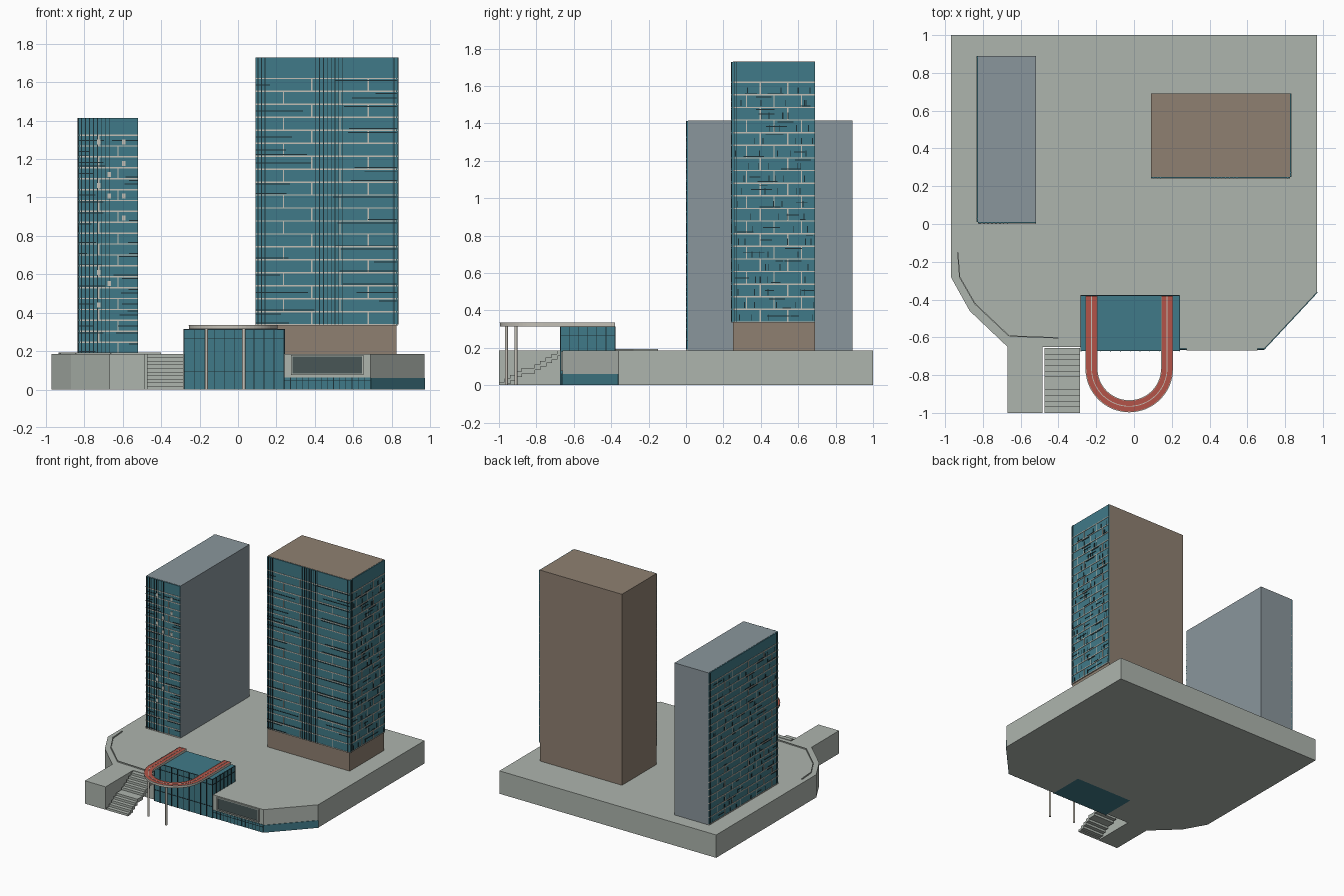
import bpy, bmesh, random
from math import sin, cos, pi
from mathutils import Matrix, Vector

random.seed(4)
cube = bpy.data.objects.get("Cube")
if cube:
    bpy.data.objects.remove(cube, do_unlink=True)


def material(name, r, g, b):
    def lin(c):
        c /= 255
        return c / 12.92 if c <= 0.04 else ((c + 0.055) / 1.055) ** 2.4
    m = bpy.data.materials.new(name)
    m.use_nodes = True
    col = (lin(r), lin(g), lin(b), 1)
    m.diffuse_color = col
    m.node_tree.nodes["Principled BSDF"].inputs["Base Color"].default_value = col
    return m


concrete = material("pale concrete", 174, 181, 174)
teal = material("teal glass", 64, 122, 136)
brown = material("brown stone", 143, 128, 113)
blue_grey = material("blue grey cladding", 138, 150, 156)
red = material("red paving", 180, 84, 72)
trim = material("light trim", 196, 192, 182)
dark = material("dark frame", 28, 48, 54)
smoke = material("smoked glass", 72, 86, 86)


def finish(bm, name, *mats):
    me = bpy.data.meshes.new(name)
    bm.to_mesh(me)
    bm.free()
    for m in mats:
        me.materials.append(m)
    ob = bpy.data.objects.new(name, me)
    bpy.context.collection.objects.link(ob)
    return ob


def add_box(bm, x0, x1, y0, y1, z0, z1):
    mat = Matrix.Translation(((x0 + x1) / 2, (y0 + y1) / 2, (z0 + z1) / 2))
    mat = mat @ Matrix.Diagonal((x1 - x0, y1 - y0, z1 - z0, 1))
    bmesh.ops.create_cube(bm, size=1, matrix=mat)


def box(name, mat, *bounds):
    bm = bmesh.new()
    add_box(bm, *bounds)
    return finish(bm, name, mat)


def prism(name, outline, z0, z1, *mats):
    # Extruded outline; a second material goes on the top face
    bm = bmesh.new()
    face = bm.faces.new([bm.verts.new((x, y, z0)) for x, y in outline])
    new = bmesh.ops.extrude_face_region(bm, geom=[face])["geom"]
    bmesh.ops.translate(bm, vec=(0, 0, z1 - z0),
                        verts=[v for v in new if isinstance(v, bmesh.types.BMVert)])
    bmesh.ops.recalc_face_normals(bm, faces=bm.faces)
    if len(mats) > 1:
        for f in bm.faces:
            f.material_index = int(f.normal.z > 0.5)
    return finish(bm, name, *mats)


class Wall:
    """Thin plates laid on the wall from p to q, outward on the right-hand side."""

    def __init__(self, name, p, q):
        self.name, self.p = name, Vector((*p, 0))
        d = Vector((*q, 0)) - self.p
        self.length = d.length
        self.d = d.normalized()
        self.out = Vector((self.d.y, -self.d.x, 0))
        self.parts = {}

    def plate(self, mat, u0, u1, z0, z1, depth, back=0.0):
        bm = self.parts.setdefault(mat.name, bmesh.new())
        c = self.p + self.d * (u0 + u1) / 2 + self.out * (depth + back) / 2
        c.z = (z0 + z1) / 2
        rot = Matrix((self.d, -self.out, (0, 0, 1))).transposed().to_4x4()
        size = Matrix.Diagonal((u1 - u0, depth - back, z1 - z0, 1))
        bmesh.ops.create_cube(bm, size=1, matrix=Matrix.Translation(c) @ rot @ size)

    def done(self):
        for key, bm in self.parts.items():
            finish(bm, self.name + "_" + key.replace(" ", "_"), bpy.data.materials[key])


# Podium with a notch for the lobby
prism("podium", [(-.97, 1), (-.97, -.28), (-.87, -.46), (-.67, -.65), (-.28, -.65),
                 (-.28, -.38), (.24, -.38), (.24, -.66), (.69, -.66), (.97, -.36),
                 (.97, 1)], 0, .185, concrete)
box("terrace_block", concrete, -.67, -.485, -1, -.64, 0, .185)

# Low kerb following the podium's rounded corner
kerb = [(-.93, -.15), (-.92, -.28), (-.84, -.42), (-.66, -.59), (-.4, -.6)]
for a, b in zip(kerb, kerb[1:]):
    w = Wall("kerb", a, b)
    w.plate(concrete, 0, w.length, .18, .194, .006)
    w.done()

# Entrance stairs: two flights with a landing
bm = bmesh.new()
steps, y = 10, -1.0
for i in range(steps):
    tread = .07 if i == 4 else .03
    top = .185 * (i + 1) / steps
    add_box(bm, -.475, -.285, y, y + tread + .003, max(0, top - .03), top)
    y += tread
finish(bm, "entrance_stairs", concrete)

# Podium shop front: glazed base, framed window
shop = Wall("shop_front", (.24, -.66), (.69, -.66))
shop.plate(teal, 0, .45, 0, .063, .004)
shop.plate(dark, 0, .45, .044, .047, .006)
for i in range(1, 14):
    shop.plate(dark, i * .032, i * .032 + .003, 0, .063, .006)
shop.plate(smoke, .045, .405, .083, .172, .003)
for u0, u1, z0, z1 in [(.037, .413, .172, .18), (.037, .413, .075, .083),
                       (.037, .045, .083, .172), (.405, .413, .083, .172)]:
    shop.plate(concrete, u0, u1, z0, z1, .009)
shop.done()
corner = Wall("corner_base", (.69, -.66), (.97, -.36))
corner.plate(teal, 0, corner.length, 0, .06, .004)
corner.done()

# Glass lobby
box("lobby", teal, -.28, .24, -.67, -.38, 0, .315)
for name, p, q, base in [("lobby_front", (-.28, -.67), (.24, -.67), 0),
                         ("lobby_right", (.24, -.67), (.24, -.38), .185),
                         ("lobby_left", (-.28, -.38), (-.28, -.67), .185),
                         ("lobby_back", (.24, -.38), (-.28, -.38), .185)]:
    w = Wall(name, p, q)
    n = round(w.length / .052)
    for i in range(n + 1):
        u = i * w.length / n
        w.plate(dark, u - .002, u + .002, base, .315, .004)
    for z in (.09, .265, .31):
        if z > base:
            w.plate(dark, 0, w.length, z, z + .004, .003)
    w.done()


# Horseshoe canopy
def horseshoe(radius):
    arc = [(-.025 + radius * cos(pi + pi * i / 32), -.765 + radius * sin(pi + pi * i / 32))
           for i in range(33)]
    return [(arc[0][0], -.38)] + arc + [(arc[-1][0], -.38)]


def band(name, inner, outer, z0, z1, *mats):
    prism(name, horseshoe(outer) + horseshoe(inner)[::-1], z0, z1, *mats)


band("canopy", .17, .23, .315, .333, trim, red)
band("canopy_centre_line", .198, .202, .333, .335, trim)
band("canopy_inner_edge", .168, .172, .333, .335, trim)
band("canopy_outer_edge", .228, .232, .333, .335, trim)
for i, (px, py) in enumerate([(-.165, -.91), (.03, -.96)]):
    bm = bmesh.new()
    bmesh.ops.create_cone(bm, cap_ends=True, segments=12, radius1=.008, radius2=.008,
                          depth=.318, matrix=Matrix.Translation((px, py, .159)))
    finish(bm, "canopy_post_%d" % (i + 1), trim)


# Tower facades: floor lines, staggered mullions, dark fins
def facade(name, p, q, z0, z1, top, floors, fins, bay, long_lines):
    w = Wall(name, p, q)
    L, pitch = w.length, (z1 - z0) / floors
    w.plate(teal, 0, L, z0, top, .006)
    for f in range(floors + 1):
        z = z0 + f * pitch
        w.plate(trim, 0, L, z - .0035, z + .0035, .009)
        if f == floors:
            break
        u = bay * (.5 if f % 2 else 1)
        while u < L - .02:
            w.plate(trim, u - .003, u + .003, z, z + pitch, .008)
            u += bay
        # Broken dark transoms
        for k in range(2):
            run = random.uniform(.1, .45) * L if long_lines else random.uniform(.03, .12)
            start = random.choice((0, L - run)) if long_lines else random.uniform(0, L - run)
            h = z + random.choice((.006, .45 * pitch, .8 * pitch))
            w.plate(dark, start, start + run, h, h + .005, .009)
        if not long_lines:
            for k in range(5):
                u = random.uniform(.01, L - .01)
                w.plate(dark, u, u + .004, z + .1 * pitch, z + .6 * pitch, .009)
    for u in fins:
        w.plate(dark, u - .002, u + .002, z0, top, .01)
    return w


# Brown tower
box("brown_tower", brown, .09, .825, .25, .69, .185, 1.73)
fins = [.014, .033, .05, .722] + [.315 + .02 * i for i in range(8)]
facade("brown_tower_front", (.09, .25), (.825, .25), .338, 1.62, 1.728, 19,
       fins, .294, True).done()
facade("brown_tower_side", (.825, .25), (.825, .69), .338, 1.62, 1.728, 19,
       [.008, .022], .147, False).done()

# Grey tower
box("grey_tower", blue_grey, -.825, -.52, .01, .89, .185, 1.415)
front = facade("grey_tower_front", (-.825, .01), (-.52, .01), .19, 1.325, 1.413, 20,
               [.01 + .021 * i for i in range(8)], .2, True)
for f in range(3, 20):
    for u in (.09, .145, .22):
        if random.random() < .3:
            z = .2 + f * .0567
            front.plate(trim, u, u + .018, z, z + .026, .0105)
front.done()
facade("grey_tower_side", (-.825, .89), (-.825, .01), .19, 1.325, 1.413, 20,
       [.01, .86], .2, False).done()
